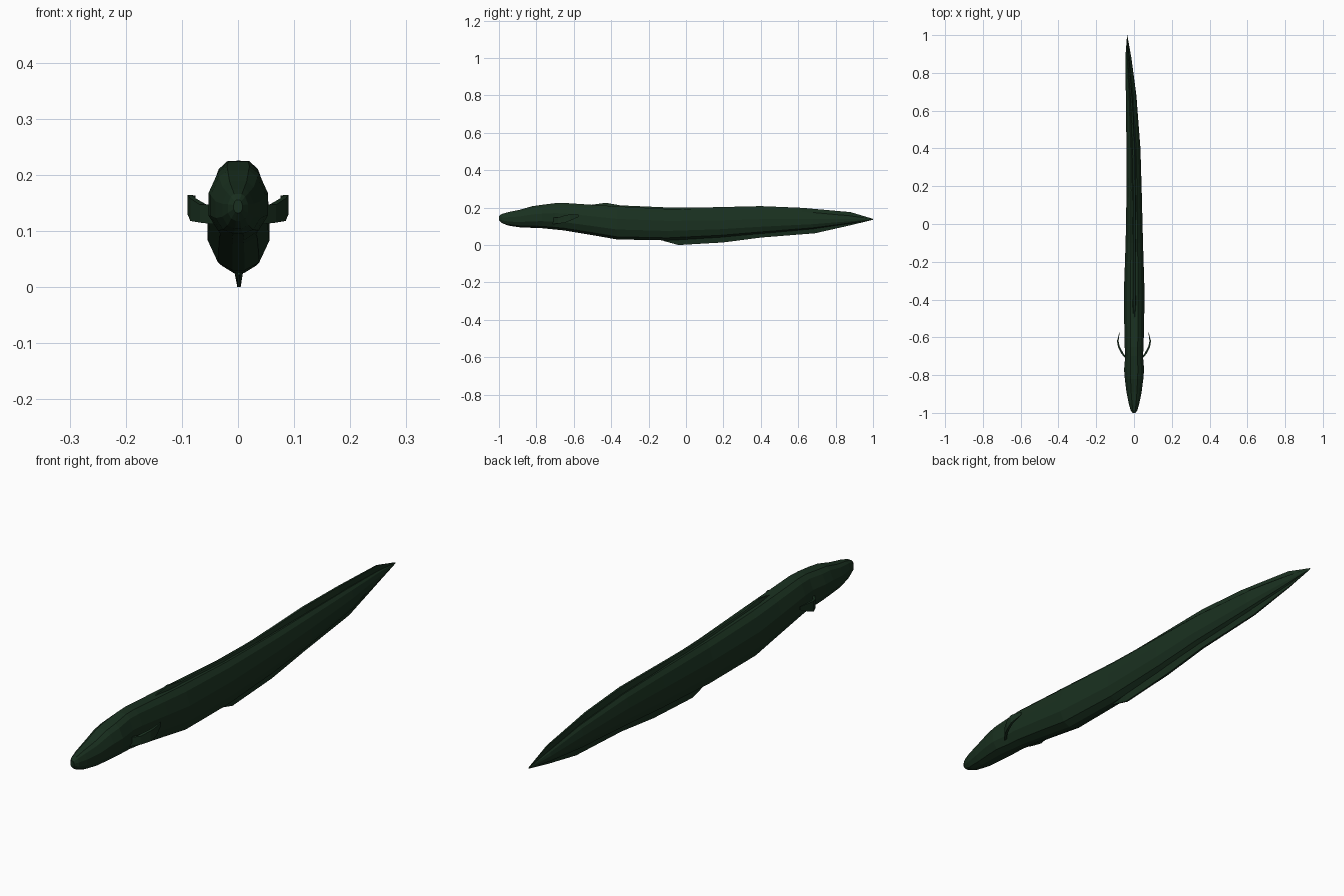
import bpy, bmesh

mat = bpy.data.materials.new("dark_green_skin")
mat.diffuse_color = (0.010, 0.030, 0.014, 1)


def loft(name, rings):
    """Skin a list of equal-length closed rings, capping both ends."""
    bm = bmesh.new()
    vs = [[bm.verts.new(p) for p in r] for r in rings]
    n = len(rings[0])
    for a, b in zip(vs, vs[1:]):
        for i in range(n):
            j = (i + 1) % n
            bm.faces.new((a[i], a[j], b[j], b[i]))
    bm.faces.new(vs[0])
    bm.faces.new(vs[-1][::-1])
    bmesh.ops.recalc_face_normals(bm, faces=bm.faces)
    me = bpy.data.meshes.new(name)
    bm.to_mesh(me)
    bm.free()
    me.materials.append(mat)
    ob = bpy.data.objects.new(name, me)
    bpy.context.collection.objects.link(ob)
    return ob


def lerp(y, table):
    for (y0, a), (y1, b) in zip(table, table[1:]):
        if y <= y1:
            return a + (b - a) * max(0, y - y0) / (y1 - y0)
    return table[-1][1]


# sideways curve of the spine
SPINE = [(-1, 0), (-0.4, 0.001), (0.1, 0.002), (0.4, -0.003), (0.6, -0.01),
         (0.75, -0.02), (0.88, -0.03), (1.0, -0.036)]

# body: y, half width, bottom, top
BODY = [(-1.0, 0.008, 0.132, 0.155), (-0.985, 0.018, 0.118, 0.166),
        (-0.95, 0.028, 0.104, 0.176), (-0.89, 0.040, 0.095, 0.188),
        (-0.82, 0.049, 0.092, 0.208), (-0.77, 0.053, 0.090, 0.215),
        (-0.70, 0.047, 0.083, 0.224), (-0.65, 0.050, 0.078, 0.225),
        (-0.50, 0.053, 0.053, 0.215), (-0.37, 0.055, 0.030, 0.207),
        (-0.10, 0.046, 0.025, 0.193), (0.18, 0.040, 0.040, 0.188),
        (0.40, 0.037, 0.060, 0.186), (0.68, 0.028, 0.085, 0.174),
        (0.88, 0.016, 0.115, 0.156), (0.99, 0.002, 0.134, 0.140)]
HALF = [(0.38, 1), (0.70, 0.90), (1, 0.62), (1, 0.30), (0.67, 0.08), (0.2, 0)]
SECTION = HALF + [(-x, z) for x, z in reversed(HALF)]
loft("body", [[(lerp(y, SPINE) + x * w, y, b + z * (t - b)) for x, z in SECTION]
              for y, w, b, t in BODY])


# long fins: y, edge height, root height, root half width
def long_fin(name, pts):
    rings = []
    for y, edge, root, w in pts:
        c, e = lerp(y, SPINE), w * 0.3
        rings.append([(c - w, y, root), (c - e, y, edge), (c + e, y, edge), (c + w, y, root)])
    loft(name, rings)


long_fin("dorsal_fin", [(-0.52, 0.213, 0.20, 0.006), (-0.43, 0.226, 0.20, 0.012),
                        (-0.35, 0.212, 0.19, 0.014), (-0.10, 0.201, 0.18, 0.014),
                        (0.10, 0.201, 0.17, 0.014), (0.40, 0.208, 0.17, 0.014),
                        (0.62, 0.199, 0.16, 0.012), (0.88, 0.176, 0.14, 0.008),
                        (1.0, 0.140, 0.137, 0.001)])
long_fin("anal_fin", [(-0.12, 0.022, 0.04, 0.006), (-0.04, 0.000, 0.045, 0.010),
                      (0.20, 0.014, 0.06, 0.014), (0.40, 0.040, 0.08, 0.014),
                      (0.69, 0.063, 0.10, 0.011), (0.88, 0.106, 0.13, 0.007),
                      (1.0, 0.135, 0.137, 0.001)])

# pectoral fins: x, y, bottom, top, half thickness
FIN = [(0.038, -0.715, 0.112, 0.147, 0.005), (0.062, -0.685, 0.115, 0.147, 0.006),
       (0.080, -0.650, 0.118, 0.158, 0.005), (0.086, -0.620, 0.130, 0.164, 0.004),
       (0.077, -0.575, 0.150, 0.163, 0.001)]
for side, s in (("left", 1), ("right", -1)):
    loft(side + "_pectoral_fin",
         [[(s * (x - t), y, b), (s * (x + t), y, b), (s * (x + t), y, h), (s * (x - t), y, h)]
          for x, y, b, h, t in FIN])
